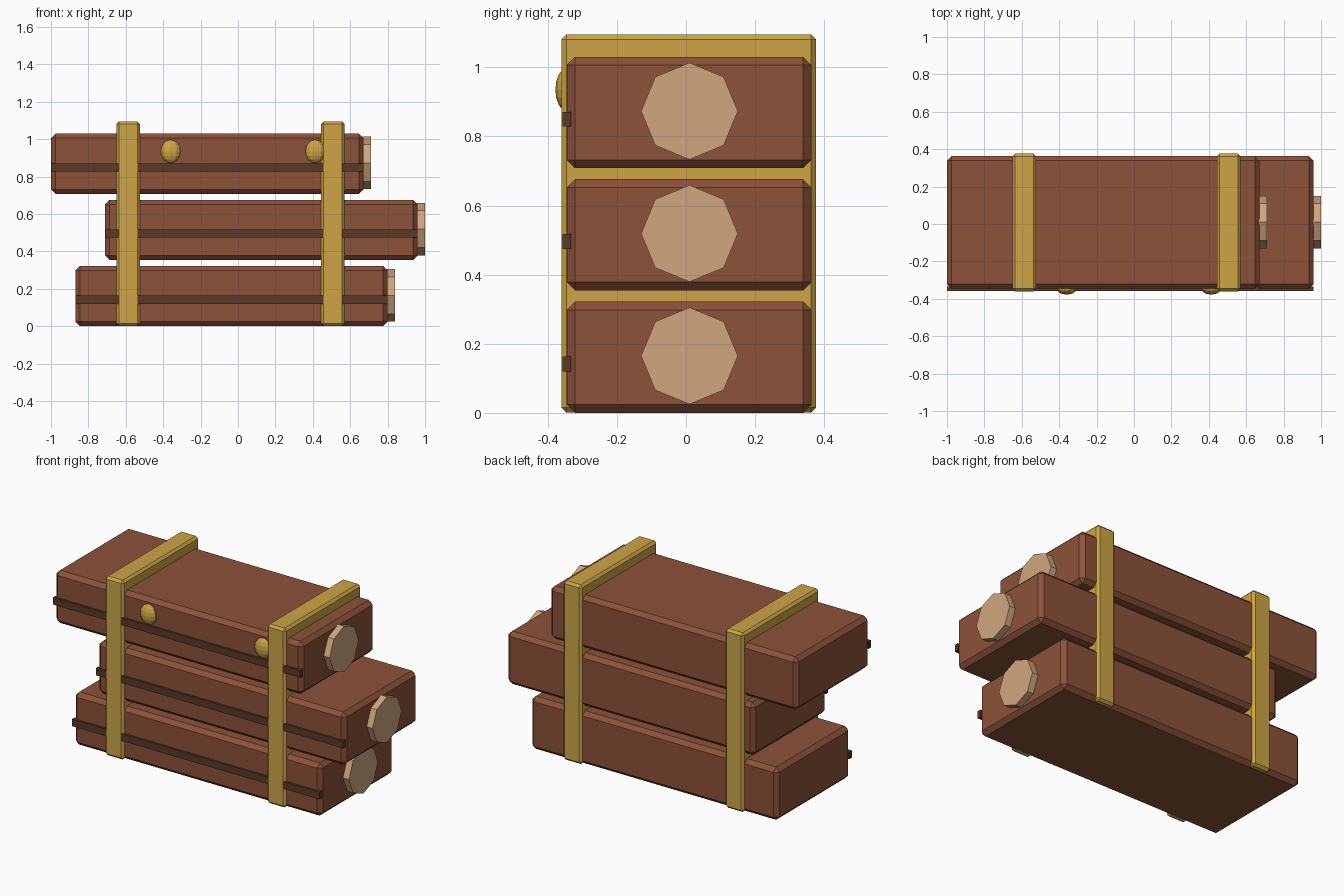
import bpy
from math import pi

if "Cube" in bpy.data.objects:
    bpy.data.objects.remove(bpy.data.objects["Cube"])


def material(name, rgb):
    m = bpy.data.materials.new(name)
    m.use_nodes = True
    m.diffuse_color = (*rgb, 1)
    m.node_tree.nodes["Principled BSDF"].inputs["Base Color"].default_value = (*rgb, 1)
    return m


brown = material("brown_wood", (0.262, 0.084, 0.041))
dark = material("dark_wood", (0.102, 0.04, 0.021))
gold = material("gold", (0.61, 0.376, 0.061))
tan = material("pale_tan", (0.63, 0.381, 0.209))


def finish(name, mat):
    ob = bpy.context.object
    ob.name = name
    ob.data.materials.append(mat)
    return ob


def box(name, mat, x, y, z, bevel=0):
    """Box spanning the given (low, high) ranges, with optional chamfers."""
    spans = (x, y, z)
    bpy.ops.mesh.primitive_cube_add(size=1, location=[(a + b) / 2 for a, b in spans])
    ob = finish(name, mat)
    ob.scale = [b - a for a, b in spans]
    bpy.ops.object.transform_apply(location=False, rotation=False, scale=True)
    if bevel:
        mod = ob.modifiers.new("chamfer", "BEVEL")
        mod.width = bevel
        mod.segments = 1
    return ob


# Stacked cases, each with a front strip and an octagonal end cap
length, height, pitch = 1.67, 0.322, 0.354
for level, (label, left) in enumerate((("bottom", -0.87), ("middle", -0.71), ("top", -1.0))):
    z = level * pitch
    right = left + length
    box(label + "_case", brown, (left, right), (-0.345, 0.363), (z, z + height), 0.024)
    box(label + "_strip", dark, (left, right), (-0.358, -0.333), (z + 0.12, z + 0.163))
    bpy.ops.mesh.primitive_cylinder_add(vertices=8, radius=0.14, depth=0.06,
                                        location=(right + 0.01, 0.01, z + 0.165),
                                        rotation=(0, pi / 2, 0))
    finish(label + "_end_cap", tan)

# Straps around the whole stack
for label, x in (("right", -0.587), ("left", 0.507)):
    box(label + "_strap", gold, (x - 0.063, x + 0.063), (-0.36, 0.376), (0.001, 1.095), 0.014)

# Knobs on the top case
for label, x in (("right", -0.36), ("left", 0.413)):
    bpy.ops.mesh.primitive_uv_sphere_add(segments=10, ring_count=8, radius=1,
                                         location=(x, -0.345, 0.935))
    finish(label + "_knob", gold).scale = (0.055, 0.033, 0.062)
